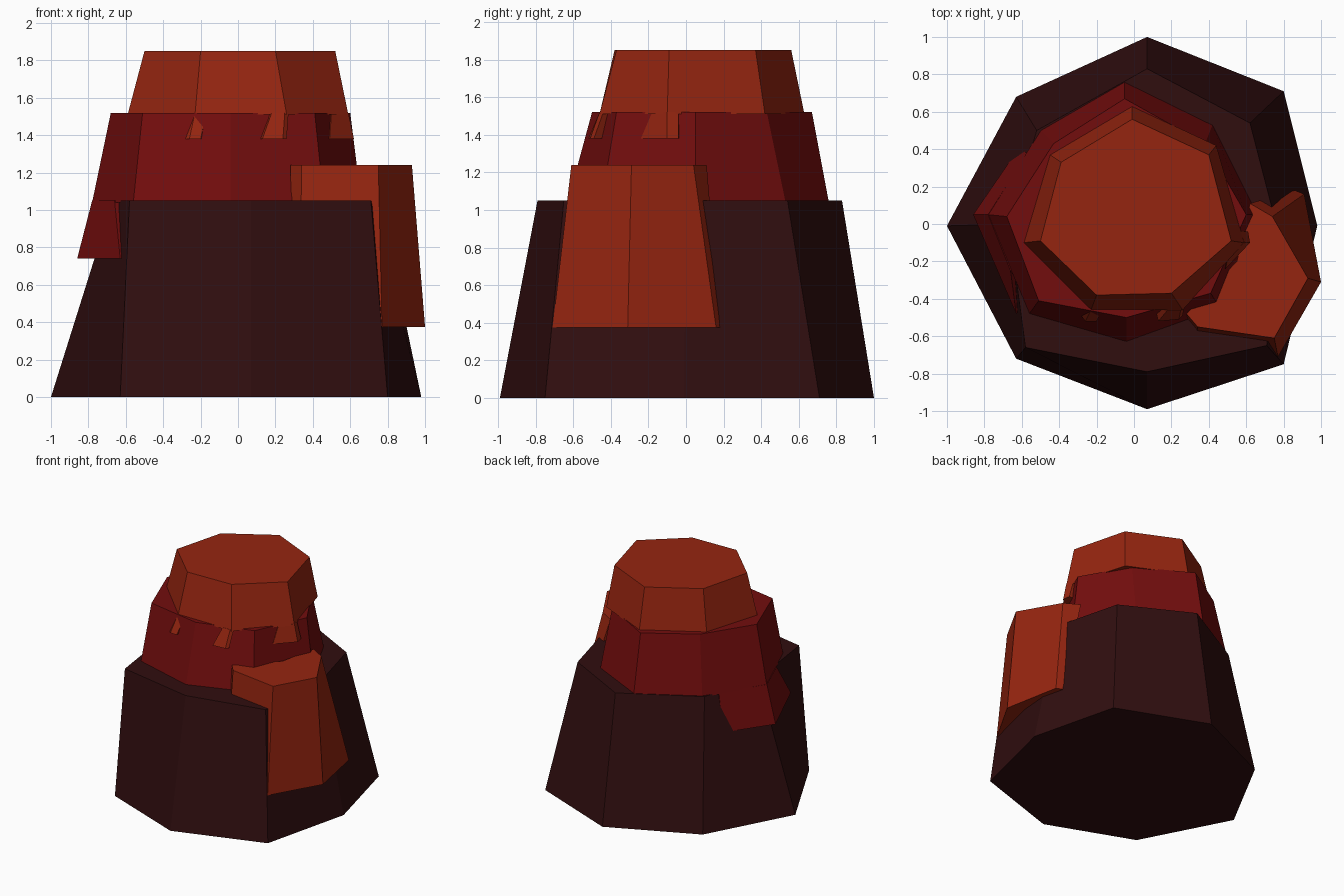
import bpy
import bmesh

cube = bpy.data.objects.get("Cube")
if cube:
    bpy.data.objects.remove(cube, do_unlink=True)


def material(name, rgb):
    mat = bpy.data.materials.new(name)
    mat.use_nodes = True
    mat.diffuse_color = (*rgb, 1)
    mat.node_tree.nodes["Principled BSDF"].inputs["Base Color"].default_value = (*rgb, 1)
    return mat


dark_rock = material("dark_rock", (0.030, 0.0044, 0.0048))
red_rock = material("red_rock", (0.171, 0.004, 0.004))
orange_rock = material("orange_rock", (0.300, 0.018, 0.005))


def loft(name, mat, z_low, low, z_high, high):
    """Closed solid between two outlines with the same number of points."""
    bm = bmesh.new()
    a = [bm.verts.new((x, y, z_low)) for x, y in low]
    b = [bm.verts.new((x, y, z_high)) for x, y in high]
    bm.faces.new(a)
    bm.faces.new(b)
    n = len(a)
    for i in range(n):
        j = (i + 1) % n
        bm.faces.new((a[i], a[j], b[j], b[i]))
    bmesh.ops.recalc_face_normals(bm, faces=bm.faces)
    mesh = bpy.data.meshes.new(name)
    bm.to_mesh(mesh)
    bm.free()
    mesh.materials.append(mat)
    obj = bpy.data.objects.new(name, mesh)
    bpy.context.collection.objects.link(obj)


def drip(name, mat, z_low, low, z_high, high, depth=0.8):
    """Hanging slab: an outer outline thickened towards the axis."""
    def thicken(pts):
        return pts + [(x * depth, y * depth) for x, y in reversed(pts)]
    loft(name, mat, z_low, thicken(low), z_high, thicken(high))


# Wide dark foot
loft("base_tier", dark_rock,
     0, [(.07, 1), (.8, .71), (.98, -.01), (.8, -.75), (.07, -.99),
         (-.63, -.72), (-1, -.01), (-.63, .68)],
     1.05, [(.07, .83), (.62, .54), (.76, 0), (.71, -.65), (.07, -.79),
            (-.58, -.66), (-.67, 0), (-.52, .5)])

# Red middle tier with its long drip
loft("middle_tier", red_rock,
     1.04, [(-.05, .76), (.42, .53), (.66, .05), (.46, -.45), (-.04, -.63),
            (-.56, -.48), (-.78, .05), (-.5, .5)],
     1.52, [(-.05, .67), (.38, .43), (.6, .05), (.41, -.37), (-.04, -.5),
            (-.51, -.41), (-.68, .04), (-.43, .43)])
drip("middle_drip", red_rock,
     .74, [(-.63, -.48), (-.86, .05), (-.62, .4)],
     1.05, [(-.66, -.25), (-.78, .05), (-.57, .38)])

# Orange cap with short drips at its corners
loft("cap_tier", orange_rock,
     1.51, [(-.01, .63), (.44, .42), (.59, -.1), (.26, -.46), (-.23, -.46),
            (-.59, -.1), (-.45, .37)],
     1.85, [(-.01, .56), (.4, .37), (.52, -.09), (.2, -.37), (-.2, -.38),
            (-.5, -.09), (-.39, .33)])
cap_drips = [
    ([(-.29, -.48), (-.26, -.52), (-.2, -.52)], [(-.27, -.42), (-.23, -.46), (-.17, -.46)]),
    ([(.13, -.52), (.24, -.51), (.26, -.49)], [(.18, -.46), (.25, -.46), (.27, -.44)]),
    ([(.49, -.24), (.62, -.1), (.61, -.04)], [(.5, -.18), (.59, -.1), (.57, -.04)]),
]
for i, (low, high) in enumerate(cap_drips):
    drip(f"cap_drip_{i + 1}", orange_rock, 1.38, low, 1.52, high)

# Large orange flow draped over one side of the base
loft("side_flow", orange_rock,
     .375, [(.3, -.58), (.33, -.64), (.77, -.71), (1, -.31), (.91, .16), (.86, .18), (.6, -.1)],
     1.24, [(.28, -.48), (.34, -.55), (.75, -.61), (.93, -.29), (.74, .04), (.62, .11), (.55, -.2)])
